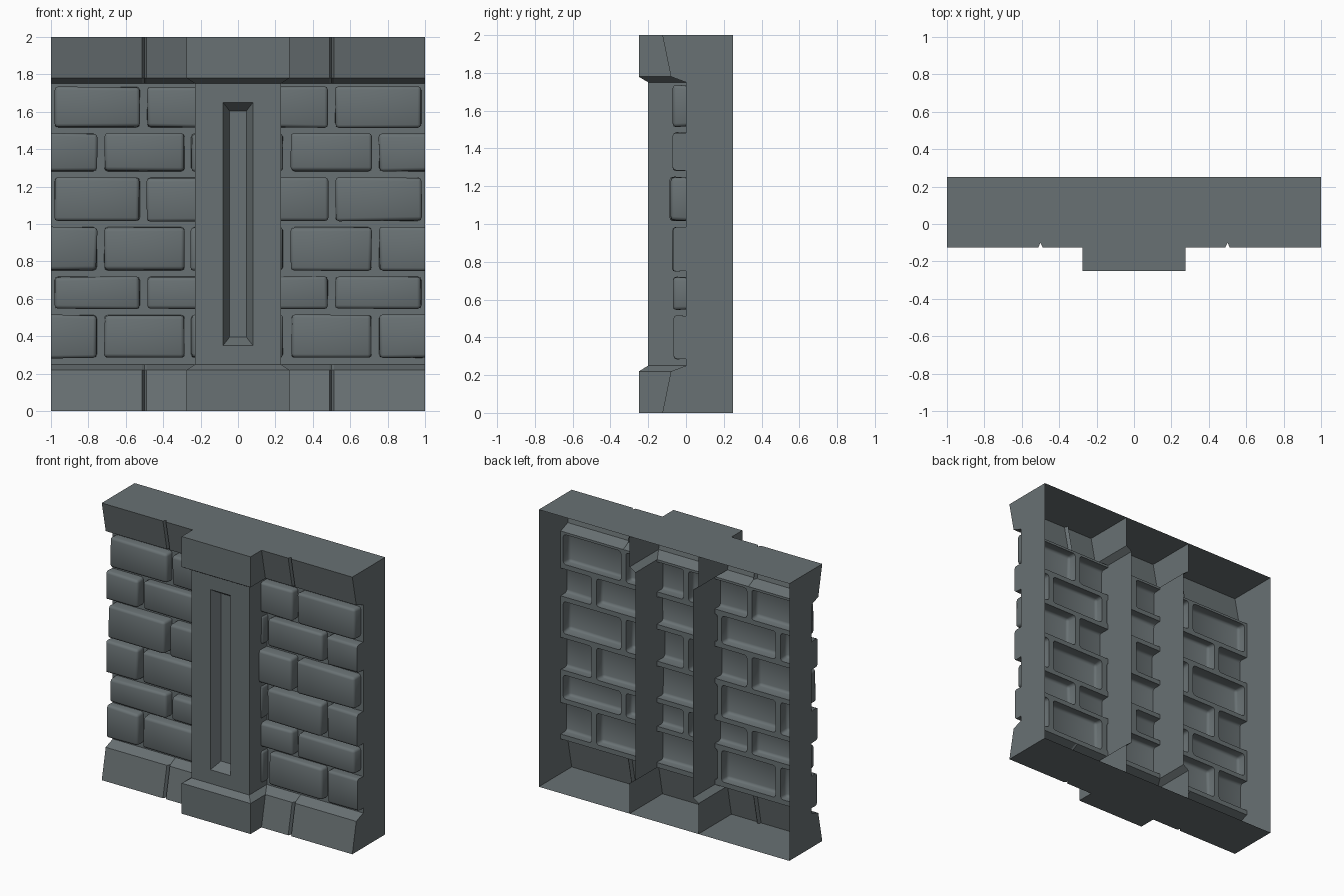
import bpy, bmesh, math, random

random.seed(4)
if "Cube" in bpy.data.objects:
    bpy.data.objects.remove(bpy.data.objects["Cube"], do_unlink=True)

stone = bpy.data.materials.new("slate_grey_stone")
stone.use_nodes = True
colour = (0.14, 0.165, 0.172, 1)
stone.diffuse_color = colour
bsdf = next(n for n in stone.node_tree.nodes if n.type == 'BSDF_PRINCIPLED')
bsdf.inputs["Base Color"].default_value = colour
bsdf.inputs["Roughness"].default_value = 0.8

BACK = 0.25


def finish(bm, name, recalc=True):
    if recalc:
        bmesh.ops.recalc_face_normals(bm, faces=bm.faces)
    mesh = bpy.data.meshes.new(name)
    bm.to_mesh(mesh)
    bm.free()
    mesh.materials.append(stone)
    obj = bpy.data.objects.new(name, mesh)
    bpy.context.collection.objects.link(obj)
    return obj


def loft(bm, sections, closed=False):
    """Join successive point lists with quads; returns the vertex rows."""
    rows = [[bm.verts.new(p) for p in s] for s in sections]
    for a, b in zip(rows, rows[1:]):
        n = len(a)
        for i in range(n if closed else n - 1):
            j = (i + 1) % n
            bm.faces.new((a[i], a[j], b[j], b[i]))
    return rows


# Sloped plinth and cornice, each with two V joints in the face
trim = [(BACK, 0), (-0.125, 0), (-0.08, 0.22), (0, 0.25)]


def build_trim(name, flip):
    bm = bmesh.new()
    stations = [(-1, 0)]
    for joint in (-0.5, 0.5):
        stations += [(joint - 0.012, 0), (joint, 0.025), (joint + 0.012, 0)]
    stations.append((1, 0))
    loft(bm, [[(x, y + (cut if y < 0 else 0), 2 - z if flip else z)
               for y, z in trim] for x, cut in stations])
    finish(bm, name)


build_trim("plinth", False)
build_trim("cornice", True)

# Closed ends of the wall
for name, x in (("right_end", -1), ("left_end", 1)):
    bm = bmesh.new()
    outline = trim + [(y, 2 - z) for y, z in reversed(trim)]
    face = bm.faces.new([bm.verts.new((x, y, z)) for y, z in outline])
    face.normal_update()
    if face.normal.x * x < 0:
        face.normal_flip()
    finish(bm, name, recalc=False)

# Brick courses: mortar sheet with bricks pushed forward as open-backed shells
bounds = [0.25, 0.53, 0.735, 1.0, 1.265, 1.5, 1.75]
depths = [0.066, 0.068, 0.07, 0.084, 0.07, 0.068]
even = [(-1, -0.755), (-0.715, -0.285), (-0.25, 0.24), (0.285, 0.715), (0.755, 1)]
odd = [(-0.98, -0.525), (-0.485, -0.02), (0.02, 0.48), (0.52, 0.98)]

bm = bmesh.new()
bricks = []
for row, (z0, z1) in enumerate(zip(bounds, bounds[1:])):
    spans = odd if row % 2 else even
    xs = sorted({-1, 1} | {x for span in spans for x in span})
    low = 0.035 if row == 0 else 0.017
    zs = [z0, z0 + low, z1 - 0.017, z1]
    grid = [[bm.verts.new((x, 0, z)) for x in xs] for z in zs]
    for k in range(3):
        for i in range(len(xs) - 1):
            face = bm.faces.new((grid[k][i], grid[k][i + 1],
                                 grid[k + 1][i + 1], grid[k + 1][i]))
            if k == 1 and (xs[i], xs[i + 1]) in spans:
                bricks.append((face, depths[row]))

caps = []
for face, depth in bricks:
    cap = bmesh.ops.extrude_discrete_faces(bm, faces=[face])["faces"][0]
    depth += random.uniform(-0.004, 0.004)
    for v in cap.verts:
        v.co.y = -depth
        v.co.z += random.uniform(-0.006, 0.006)
        if abs(v.co.x) < 0.999:
            v.co.x += random.uniform(-0.006, 0.006)
    caps.append(cap)

# Round the brick edges, leaving those cut off at the wall ends sharp
edges = {e for cap in caps for v in cap.verts for e in v.link_edges}
edges = [e for e in edges if not all(abs(v.co.x) > 0.999 for v in e.verts)]
bmesh.ops.bevel(bm, geom=edges, offset=0.018, offset_type='OFFSET', segments=2,
                profile=0.5, affect='EDGES', clamp_overlap=True)
masonry = finish(bm, "brick_courses", recalc=False)
bpy.ops.object.select_all(action='DESELECT')
masonry.select_set(True)
bpy.context.view_layer.objects.active = masonry
bpy.ops.object.shade_smooth_by_angle(angle=math.radians(50))

# Pillar: open-backed channel with wider head and foot
bm = bmesh.new()
half = [(0.275, -0.25, 0), (0.275, -0.25, 0.22), (0.23, -0.2, 0.25)]
levels = half + [(w, f, 2 - z) for w, f, z in reversed(half)]
rows = loft(bm, [[(-w, BACK, z), (-w, f, z), (w, f, z), (w, BACK, z)]
                 for w, f, z in levels])
shaft_front = next(f for f in bm.faces
                   if abs(f.calc_center_median().y + 0.2) < 1e-4
                   and abs(f.calc_center_median().z - 1) < 1e-4)
bm.faces.remove(shaft_front)


def ring(w, z0, z1, y):
    return [(-w, y, z0), (w, y, z0), (w, y, z1), (-w, y, z1)]


# Sunken slot in the shaft
slot = loft(bm, [ring(0.23, 0.25, 1.75, -0.2), ring(0.08, 0.35, 1.65, -0.2),
                 ring(0.045, 0.395, 1.605, -0.13)], closed=True)
bm.faces.new(slot[-1])
# Head and foot ends, meeting the wall trim
for z in (0, 2):
    bm.faces.new([bm.verts.new(p) for p in (
        (-0.275, -0.25, z), (0.275, -0.25, z),
        (0.275, -0.125, z), (-0.275, -0.125, z))])
bmesh.ops.remove_doubles(bm, verts=bm.verts, dist=1e-4)
finish(bm, "pillar")
